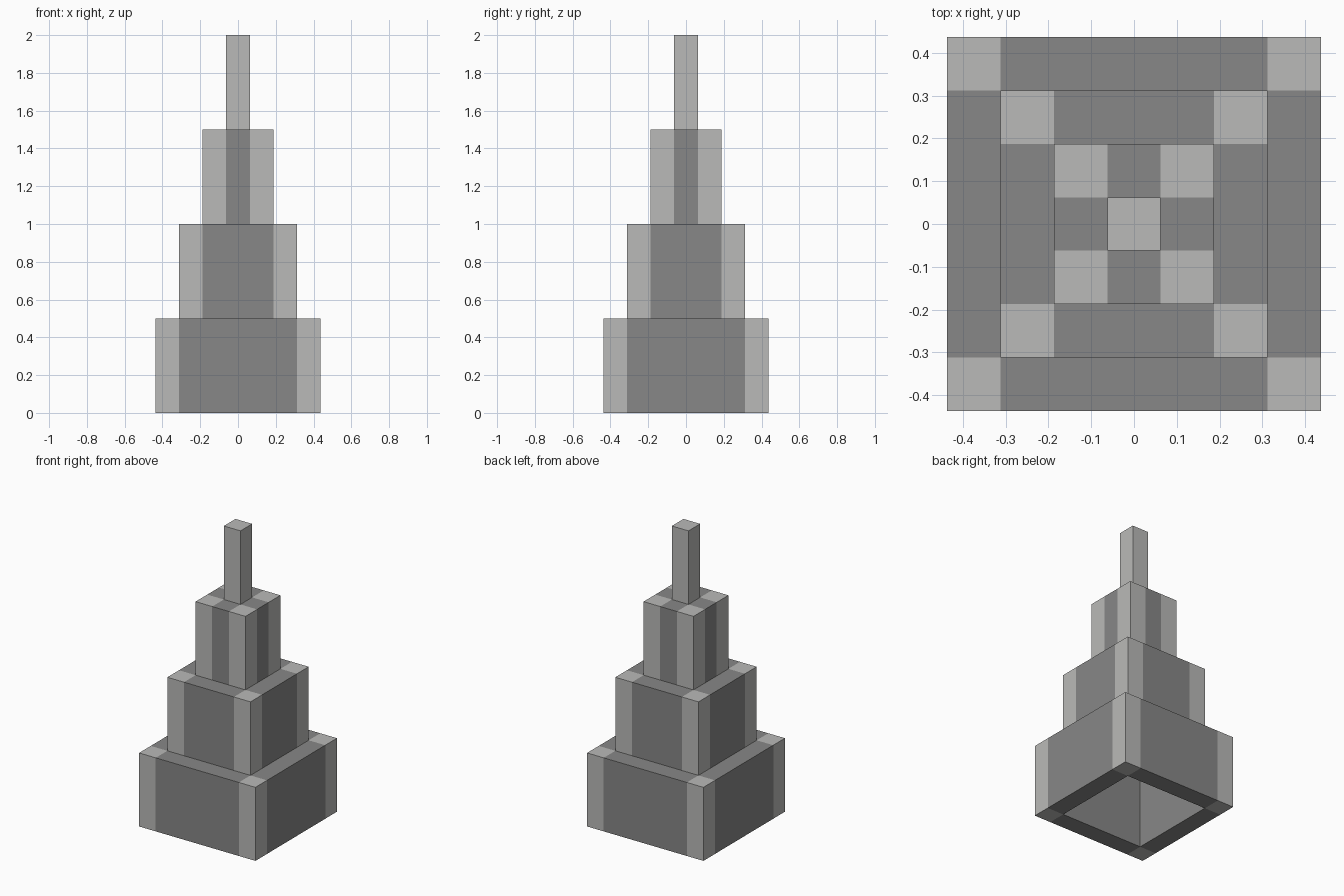
import bpy
import bmesh

default_cube = bpy.data.objects.get("Cube")
if default_cube:
    bpy.data.objects.remove(default_cube, do_unlink=True)

BLOCK = 0.125    # column thickness
TIER_H = 0.5     # height of each tier


def make_material(name, rgb):
    mat = bpy.data.materials.new(name)
    mat.use_nodes = True
    colour = (*rgb, 1.0)
    mat.diffuse_color = colour
    mat.node_tree.nodes["Principled BSDF"].inputs["Base Color"].default_value = colour
    return mat


wall_grey = make_material("dark stone grey", (0.245, 0.245, 0.242))
post_grey = make_material("light stone grey", (0.49, 0.49, 0.48))


def finish(name, bm):
    bmesh.ops.recalc_face_normals(bm, faces=bm.faces)
    mesh = bpy.data.meshes.new(name)
    bm.to_mesh(mesh)
    bm.free()
    mesh.materials.append(wall_grey)
    mesh.materials.append(post_grey)
    obj = bpy.data.objects.new(name, mesh)
    bpy.context.collection.objects.link(obj)
    return obj


def extrude_up(bm, bottom, top):
    """Turn the flat plan into a solid standing between two heights."""
    for v in bm.verts:
        v.co.z = bottom
    result = bmesh.ops.extrude_face_region(bm, geom=bm.faces[:], use_keep_orig=True)
    for item in result["geom"]:
        if isinstance(item, bmesh.types.BMVert):
            item.co.z = top


def square_tier(name, half, level):
    """Hollow square ring with light corner posts and dark walls."""
    inner = half - BLOCK
    bm = bmesh.new()
    bmesh.ops.create_grid(bm, x_segments=3, y_segments=3, size=half)
    for v in bm.verts:
        for axis in (0, 1):
            if abs(v.co[axis]) < half * 0.5:
                v.co[axis] = inner if v.co[axis] > 0 else -inner
    centre = [f for f in bm.faces if f.calc_center_median().length < BLOCK / 4]
    bmesh.ops.delete(bm, geom=centre, context="FACES")
    extrude_up(bm, level * TIER_H, (level + 1) * TIER_H)
    # Corner posts are the faces beyond the inner opening on both axes
    for f in bm.faces:
        c = f.calc_center_median()
        f.material_index = int(min(abs(c.x), abs(c.y)) > inner + BLOCK / 4)
    return finish(name, bm)


# Three hollow tiers stepping inward
for level, name in enumerate(("base_tier", "middle_tier", "upper_tier")):
    square_tier(name, BLOCK * (3.5 - level), level)

# Single post on top, closing the hollow core
bm = bmesh.new()
bmesh.ops.create_grid(bm, x_segments=1, y_segments=1, size=BLOCK / 2)
extrude_up(bm, 3 * TIER_H, 4 * TIER_H)
for face in bm.faces:
    face.material_index = 1
finish("spire_post", bm)
